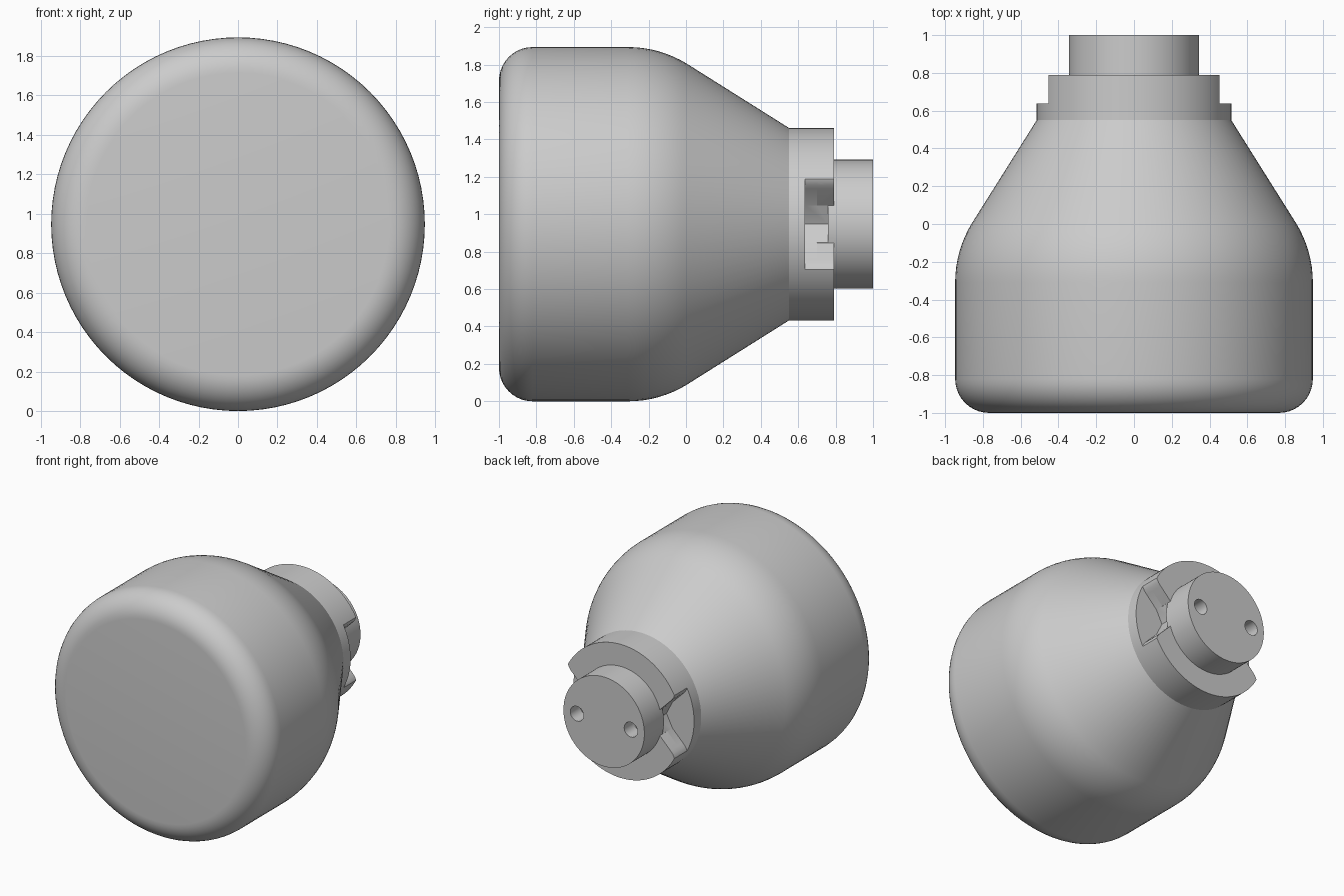
import bpy, bmesh, math
from mathutils import Matrix

if "Cube" in bpy.data.objects:
    bpy.data.objects.remove(bpy.data.objects["Cube"])

R = 0.947          # body radius, also height of the axis
SEG = 96

grey = bpy.data.materials.new("plain grey")
grey.diffuse_color = (0.6, 0.6, 0.6, 1)
grey.use_nodes = True
grey.node_tree.nodes["Principled BSDF"].inputs["Base Color"].default_value = grey.diffuse_color


def make_object(name, bm):
    bmesh.ops.recalc_face_normals(bm, faces=bm.faces[:])
    mesh = bpy.data.meshes.new(name)
    bm.to_mesh(mesh)
    bm.free()
    mesh.materials.append(grey)
    obj = bpy.data.objects.new(name, mesh)
    bpy.context.collection.objects.link(obj)
    return obj


def lathe(name, profile):
    """Closed solid of revolution about the y axis from (y, radius) points."""
    bm = bmesh.new()
    rings = []
    for y, r in profile:
        rings.append([bm.verts.new((r * math.cos(2 * math.pi * i / SEG), y,
                                    R + r * math.sin(2 * math.pi * i / SEG)))
                      for i in range(SEG)])
    for a, b in zip(rings, rings[1:]):
        for i in range(SEG):
            j = (i + 1) % SEG
            bm.faces.new((a[i], a[j], b[j], b[i]))
    bm.faces.new(rings[0])
    bm.faces.new(rings[-1])
    return make_object(name, bm)


def prism(name, outline, y0, y1, side):
    """Outline in (x, z about the axis), extruded along y."""
    bm = bmesh.new()
    a = [bm.verts.new((side * x, y0, R + z)) for x, z in outline]
    b = [bm.verts.new((side * x, y1, R + z)) for x, z in outline]
    bm.faces.new(a)
    bm.faces.new(b)
    for i in range(len(a)):
        j = (i + 1) % len(a)
        bm.faces.new((a[i], a[j], b[j], b[i]))
    return make_object(name, bm)


# Body: rounded front rim, straight drum, shoulder arc, cone, collar, end boss
rim, sh = 0.18, 0.6
slope = math.radians(31.7)
profile = [(-1 + rim * (1 - math.cos(t)), R - rim + rim * math.sin(t))
           for t in [math.pi / 2 * i / 10 for i in range(11)]]
profile += [(-0.31 + sh * math.sin(t), R - sh * (1 - math.cos(t)))
            for t in [slope * i / 8 for i in range(9)]]
profile += [(0.55, 0.515), (0.79, 0.515), (0.79, 0.345), (1.0, 0.345)]
body = lathe("body_with_collar", profile)

# Notch outlines: flared 45 degree walls with rounded lips, shallow V inside
wall = [(0.33, 0.10), (0.42, 0.19), (0.438, 0.21), (0.45, 0.23),
        (0.456, 0.25), (0.6, 0.34)]
lower = [(x, -z) for x, z in reversed(wall)]
v_notch = [(0.28, 0.0)] + wall + lower
arc = [(0.344 * math.cos(t), 0.344 * math.sin(t))
       for t in [math.radians(-16.8 + 33.6 * i / 8) for i in range(9)]]
open_notch = arc + wall[1:] + lower[:-1]

cutters = []
for side in (1, -1):
    cutters.append(prism("undercut_cutter", v_notch, 0.637, 0.76, side))
    cutters.append(prism("notch_cutter", open_notch, 0.70, 0.7905, side))
    # Pin holes in the end boss
    bm = bmesh.new()
    bmesh.ops.create_cone(bm, cap_ends=True, segments=32, radius1=0.057, radius2=0.057,
                          depth=0.3, matrix=Matrix.Translation((side * 0.23, 1.03, R))
                          @ Matrix.Rotation(math.pi / 2, 4, 'X'))
    cutters.append(make_object("hole_cutter", bm))

for c in cutters:
    c.hide_render = True
    mod = body.modifiers.new("cut", 'BOOLEAN')
    mod.operation = 'DIFFERENCE'
    mod.solver = 'EXACT'
    mod.object = c

# Apply the cuts, remove the cutters, smooth the curved faces
bpy.context.view_layer.objects.active = body
body.select_set(True)
for mod in list(body.modifiers):
    bpy.ops.object.modifier_apply(modifier=mod.name)
for c in cutters:
    bpy.data.objects.remove(c)
bpy.ops.object.shade_smooth_by_angle(angle=math.radians(25))
